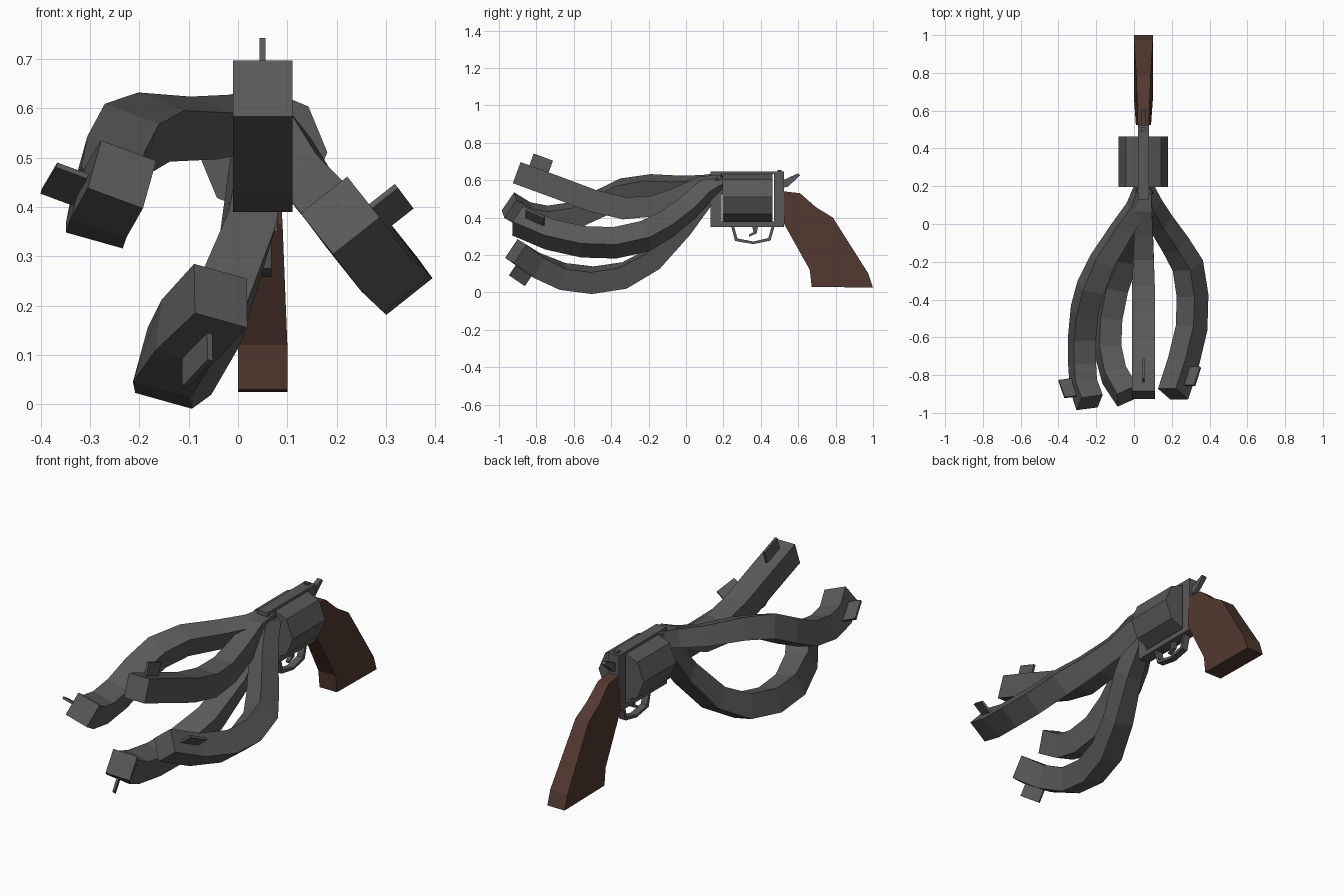
import bpy, math
from mathutils import Vector

if "Cube" in bpy.data.objects:
    bpy.data.objects.remove(bpy.data.objects["Cube"])

CX = 0.05  # gun centre plane


def material(name, col):
    m = bpy.data.materials.new(name)
    m.diffuse_color = (*col, 1)
    m.use_nodes = True
    m.node_tree.nodes["Principled BSDF"].inputs["Base Color"].default_value = m.diffuse_color
    return m


steel = material("steel", (0.10, 0.10, 0.10))
wood = material("wood", (0.085, 0.04, 0.03))


def mesh(name, verts, faces, mat):
    me = bpy.data.meshes.new(name)
    me.from_pydata([tuple(v) for v in verts], [], faces)
    ob = bpy.data.objects.new(name, me)
    bpy.context.collection.objects.link(ob)
    me.materials.append(mat)
    bpy.context.view_layer.objects.active = ob
    bpy.ops.object.mode_set(mode='EDIT')
    bpy.ops.mesh.select_all(action='SELECT')
    bpy.ops.mesh.normals_make_consistent(inside=False)
    bpy.ops.object.mode_set(mode='OBJECT')
    return ob


def loft(name, rings, mat):
    """Join equal-sized vertex rings into a capped solid."""
    n = len(rings[0])
    faces = [tuple(range(n)), tuple(range((len(rings) - 1) * n, len(rings) * n))]
    for r in range(len(rings) - 1):
        for i in range(n):
            j = (i + 1) % n
            faces.append((r * n + i, r * n + j, (r + 1) * n + j, (r + 1) * n + i))
    return mesh(name, [v for ring in rings for v in ring], faces, mat)


def prism(name, prof, half, mat=steel):
    """Side profile of (y, z) points, extruded across x; half may vary with (y, z)."""
    w = half if callable(half) else (lambda y, z: half)
    return loft(name, [[(CX + s * w(y, z), y, z) for y, z in prof] for s in (-1, 1)], mat)


def block(name, y0, y1, z0, z1, half):
    return prism(name, [(y0, z0), (y1, z0), (y1, z1), (y0, z1)], half)


def sweep(name, path, up, sizes):
    """Rectangular section swept along a path; sizes gives (half side, half up) per point."""
    p = [Vector(q) for q in path]
    rings = []
    for i, c in enumerate(p):
        t = (p[min(i + 1, len(p) - 1)] - p[max(i - 1, 0)]).normalized()
        u = (up - up.dot(t) * t).normalized()
        s = t.cross(u)
        a, b = sizes[i]
        rings.append([c + s * a * k + u * b * l for k, l in ((-1, -1), (1, -1), (1, 1), (-1, 1))])
    return loft(name, rings, steel)


# four bent square barrels, each with a blade sight near its muzzle
START = [(CX, 0.19, 0.59)]
barrels = {
    "top": ((0, 0, 1), [(.05, .08, .575), (.05, -.05, .51), (.05, -.18, .46), (.05, -.33, .45),
                        (.05, -.50, .49), (.05, -.70, .565), (.05, -.905, .64)]),
    "left": ((-1, 0, .28), [(.01, .08, .57), (-.07, -.04, .56), (-.17, -.20, .562), (-.23, -.34, .535),
                            (-.262, -.46, .475), (-.275, -.60, .41), (-.275, -.74, .39),
                            (-.268, -.85, .41), (-.235, -.945, .466)]),
    "right": ((.78, 0, .62), [(.09, .10, .54), (.14, .01, .45), (.22, -.11, .36), (.285, -.22, .30),
                              (.31, -.38, .265), (.305, -.55, .27), (.262, -.73, .31), (.207, -.90, .383)]),
    "bottom": ((-.28, 0, -1), [(.04, .10, .51), (.02, -.02, .35), (-.04, -.17, .18), (-.10, -.33, .09),
                               (-.135, -.50, .065), (-.14, -.66, .085), (-.105, -.80, .145), (-.035, -.91, .22)]),
}
for key, (up, pts) in barrels.items():
    up = Vector(up)
    path = START + pts
    sizes = [(.04 + .02 * min(1, i / 4),) * 2 for i in range(len(path))]
    sweep(key + "_barrel", path, up, sizes)
    a, b = Vector(path[-2]), Vector(path[-1])
    t = (b - a).normalized()
    u = (up - up.dot(t) * t).normalized()
    c = b - t * 0.105 + u * 0.085
    sweep(key + "_blade_sight", [c - t * .055, c + t * .055], u, [(.006, .042)] * 2)

# eight-sided cylinder
loft("cylinder", [[(CX + .131 * math.cos(k * math.pi / 4), y, .511 + .131 * math.sin(k * math.pi / 4))
                   for k in range(8)] for y in (.195, .462)], steel)

# frame around the cylinder
block("front_frame", .13, .19, .35, .645, .03)
block("rear_frame", .47, .525, .35, .645, .03)
block("top_strap", .185, .475, .632, .645, .03)
block("bottom_strap", .185, .475, .35, .378, .03)
block("rear_sight", .49, .51, .64, .655, .012)

# hammer, trigger and guard
prism("hammer", [(.52, .56), (.545, .565), (.61, .625), (.60, .637), (.52, .60)], .012)
prism("trigger", [(.355, .355), (.385, .355), (.378, .315), (.338, .298), (.336, .308), (.36, .322)], .01)
guard = [(.255, .36), (.275, .288), (.36, .272), (.44, .29), (.46, .36)]
outer = [(.24, .36), (.262, .275), (.36, .258), (.452, .277), (.475, .36)]
for i in range(4):
    prism("trigger_guard", [guard[i], guard[i + 1], outer[i + 1], outer[i]], .018)

# wooden grip, wider toward the butt
prism("grip", [(.525, .54), (.61, .53), (.695, .455), (.785, .40), (.975, .10), (1.0, .025),
               (.672, .03), (.662, .12), (.525, .365)],
      lambda y, z: .05 if z < .2 else .05 - .02 * (z - .2) / .34, wood)
